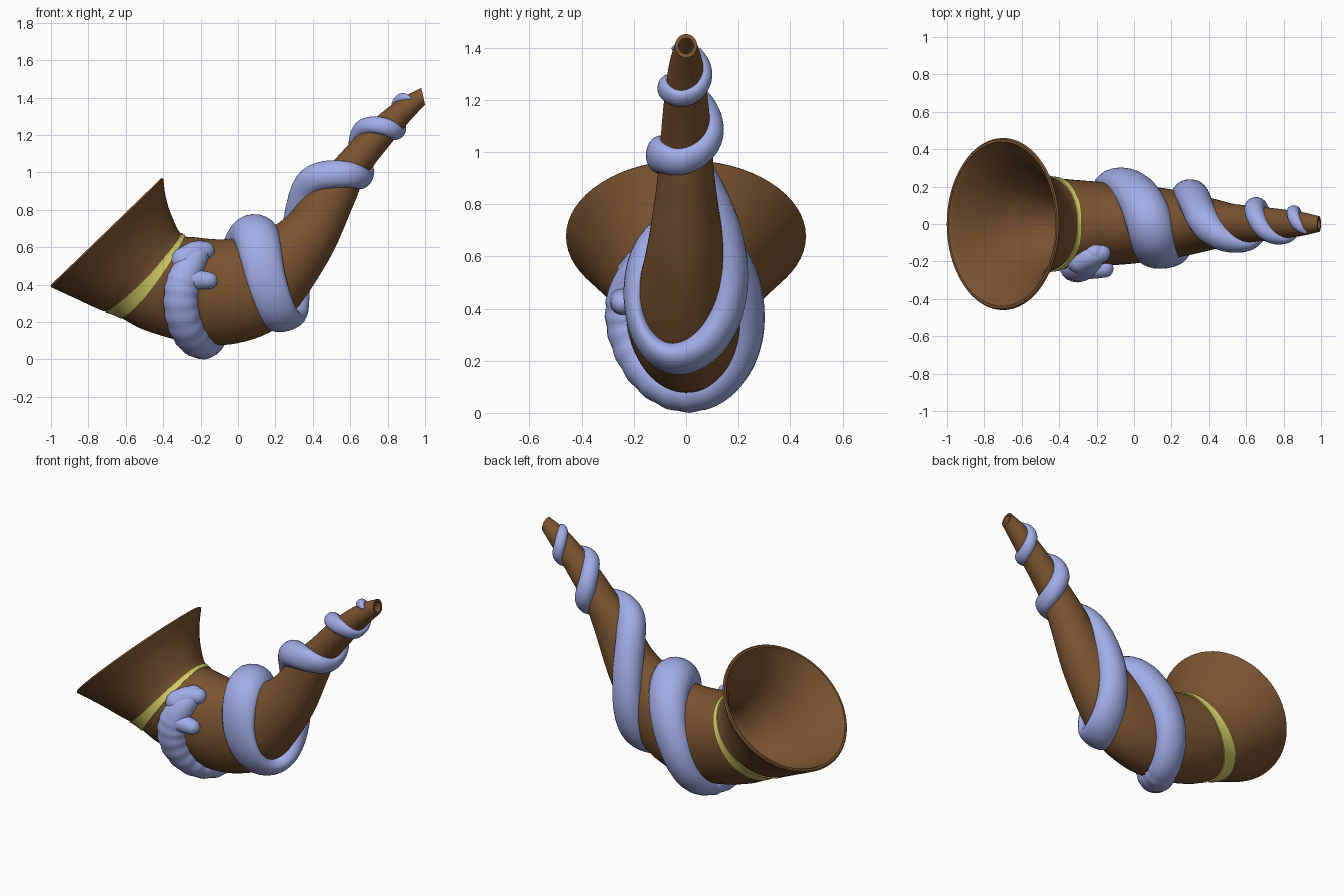
import bpy, math
from mathutils import Vector

if "Cube" in bpy.data.objects:
    bpy.data.objects.remove(bpy.data.objects["Cube"])

# Horn sections: top x,z, bottom x,z, half width in y (bell to mouthpiece)
SECTIONS = [
    (-.40, .965, -1.0, .385, .46), (-.385, .86, -.86, .32, .365),
    (-.35, .755, -.74, .265, .295), (-.30, .665, -.65, .235, .255),
    (-.22, .65, -.50, .155, .24), (-.10, .64, -.25, .088, .225),
    (.02, .65, .0, .085, .21), (.15, .69, .25, .20, .185),
    (.28, .78, .48, .52, .145), (.40, .95, .62, .83, .11),
    (.52, 1.07, .68, .97, .10), (.68, 1.24, .80, 1.13, .085),
    (.85, 1.38, .925, 1.28, .065), (.98, 1.45, 1.0, 1.36, .042)]

# Serpent path around the horn: angle, section position, half width, height
COIL = [
    (42, 4.38, .06, .055), (90, 4.35, .09, .075), (180, 5.2, .095, .08), (270, 5.55, .105, .085),
    (360, 6.5, .125, .11), (450, 6.75, .105, .045), (540, 7.05, .10, .06),
    (630, 7.55, .09, .075), (720, 8.9, .085, .085), (810, 9.75, .07, .05),
    (900, 9.98, .055, .04), (990, 10.4, .055, .05), (1080, 10.95, .05, .05),
    (1170, 11.35, .045, .03), (1260, 11.48, .038, .025), (1350, 11.75, .035, .03),
    (1440, 12.15, .03, .025), (1490, 12.4, .012, .012)]

# Bore size relative to the outside, per section
BORE = [.94, .92, .90, .87, .70, .60, .55, .50, .42, .35, .33, .33, .4, .68]


def spline(table, u):
    """Catmull-Rom interpolation through the rows of a table."""
    n = len(table) - 1
    i = max(0, min(int(u), n - 1))
    t = u - i
    p1, p2 = table[i], table[i + 1]
    p0 = table[i - 1] if i else [2 * a - b for a, b in zip(p1, p2)]
    p3 = table[i + 2] if i + 2 <= n else [2 * b - a for a, b in zip(p1, p2)]
    return [.5 * (2 * b + (c - a) * t + (2 * a - 5 * b + 4 * c - d) * t * t
                  + (3 * b - a - 3 * c + d) * t ** 3) for a, b, c, d in zip(p0, p1, p2, p3)]


def horn_point(u, angle, offset=0, scale=1):
    """Point and outward normal on the horn; angle 0 is top, 90 is front."""
    tx, tz, bx, bz, ry = spline(SECTIONS, u)
    centre = Vector(((tx + bx) / 2, 0, (tz + bz) / 2))
    up = Vector(((tx - bx) / 2, 0, (tz - bz) / 2))
    front = Vector((0, -ry, 0))
    c, s = math.cos(angle), math.sin(angle)
    normal = (up * (c / up.length_squared) + front * (s / ry ** 2)).normalized()
    return centre + (up * c + front * s) * scale + normal * offset, normal


def material(name, rgb):
    m = bpy.data.materials.new(name)
    m.diffuse_color = (*rgb, 1)
    m.use_nodes = True
    m.node_tree.nodes["Principled BSDF"].inputs["Base Color"].default_value = m.diffuse_color
    return m


def loft(name, rings, mat, closed=False):
    """Skin a list of rings; either join the ends or cap them."""
    n, k = len(rings[0]), len(rings)
    verts = [p for r in rings for p in r]
    faces = [(i * n + j, i * n + (j + 1) % n, (i + 1) % k * n + (j + 1) % n, (i + 1) % k * n + j)
             for i in range(k if closed else k - 1) for j in range(n)]
    if not closed:
        faces += [tuple(reversed(range(n))), tuple(range((k - 1) * n, k * n))]
    me = bpy.data.meshes.new(name)
    me.from_pydata(verts, [], faces)
    ob = bpy.data.objects.new(name, me)
    bpy.context.collection.objects.link(ob)
    me.materials.append(mat)
    bpy.ops.object.select_all(action='DESELECT')
    ob.select_set(True)
    bpy.context.view_layer.objects.active = ob
    bpy.ops.object.mode_set(mode='EDIT')
    bpy.ops.mesh.select_all(action='SELECT')
    bpy.ops.mesh.normals_make_consistent(inside=False)
    bpy.ops.object.mode_set(mode='OBJECT')
    bpy.ops.object.shade_smooth_by_angle(angle=math.radians(50))
    return ob


def tube(name, path, mat, sides=20):
    """Tube along (point, normal, half width, height) with rounded ends."""
    rings = []
    for i, (p, nrm, w, h) in enumerate(path):
        tan = (path[min(i + 1, len(path) - 1)][0] - path[max(i - 1, 0)][0]).normalized()
        side = tan.cross(nrm).normalized()
        out = side.cross(tan).normalized()
        ring = lambda f, d: [p + tan * d + side * (w * f * math.cos(a)) + out * (h * f * math.sin(a))
                             for a in (math.tau * j / sides for j in range(sides))]
        caps = [(math.cos(b), w * math.sin(b)) for b in (.5, 1.0, 1.45)]
        if i == 0:
            rings += [ring(f, -d) for f, d in reversed(caps)]
        rings.append(ring(1, 0))
        if i == len(path) - 1:
            rings += [ring(f, d) for f, d in caps]
    return loft(name, rings, mat)


brown = material("horn brown", (.195, .088, .030))
blue = material("serpent blue", (.36, .42, .80))
yellow = material("band yellow", (.68, .64, .14))

# Hollow horn: outer skin, then the bore back to the bell
ANGLES = [math.tau * j / 64 for j in range(64)]
us = [i / 6 for i in range(6 * 13 + 1)]
outer = [[horn_point(u, a)[0] for a in ANGLES] for u in us]
bore = [[horn_point(u, a, 0, spline([(b,) for b in BORE], u)[0])[0] for a in ANGLES]
        for u in reversed(us)]
# Slightly rounded lip at the bell
lip = [[horn_point(0, a, 0, s)[0] + Vector((-.006, 0, .006)) for a in ANGLES] for s in (.955, .985)]
loft("horn", outer + bore + lip, brown, closed=True)

# Thin band around the neck, wider underneath
band = []
for t, off in [(i / 6, .007) for i in range(7)] + [(i / 6, -.005) for i in range(6, -1, -1)]:
    ring = []
    for a in ANGLES:
        low = 2.9 - .5 * ((1 - math.cos(a)) / 2) ** 3 + .17 * abs(math.sin(a))
        high = 3.17 + .32 * abs(math.sin(a))
        ring.append(horn_point(low + (high - low) * t, a, off)[0])
    band.append(ring)
loft("neck_band", band, yellow, closed=True)

# Coiled serpent body, slightly ridged near the head
path = []
STEPS = 24 * (len(COIL) - 1)
for i in range(STEPS + 1):
    k = i / 24
    deg, u, w, h = spline(COIL, k)
    p, nrm = horn_point(u, math.radians(deg))
    ridge = 1 + (.03 * math.sin(i * math.pi / 2) if .8 < k < 2.2 else 0)
    path.append((p, nrm, w * ridge, h * ridge))
tube("serpent_body", path, blue)


# Open jaws on the front of the horn, pointing along it
def jaw(name, points, r0, r1):
    pts = [Vector(p) for p in points]
    n = 12
    rows = [spline(pts, i / n * (len(pts) - 1)) for i in range(n + 1)]
    tube(name, [(Vector(p), Vector((0, -.9, .4)), r0 + (r1 - r0) * i / n, r0 + (r1 - r0) * i / n)
                for i, p in enumerate(rows)], blue)


jaw("upper_jaw", [(-.29, -.20, .53), (-.23, -.175, .572), (-.175, -.155, .58)], .068, .05)
jaw("lower_jaw", [(-.29, -.235, .43), (-.22, -.24, .425), (-.155, -.24, .42)], .06, .046)

# Rest the lowest point on the ground
low = min(v.co.z for o in bpy.context.collection.objects for v in o.data.vertices)
for o in bpy.context.collection.objects:
    for v in o.data.vertices:
        v.co.z -= low
